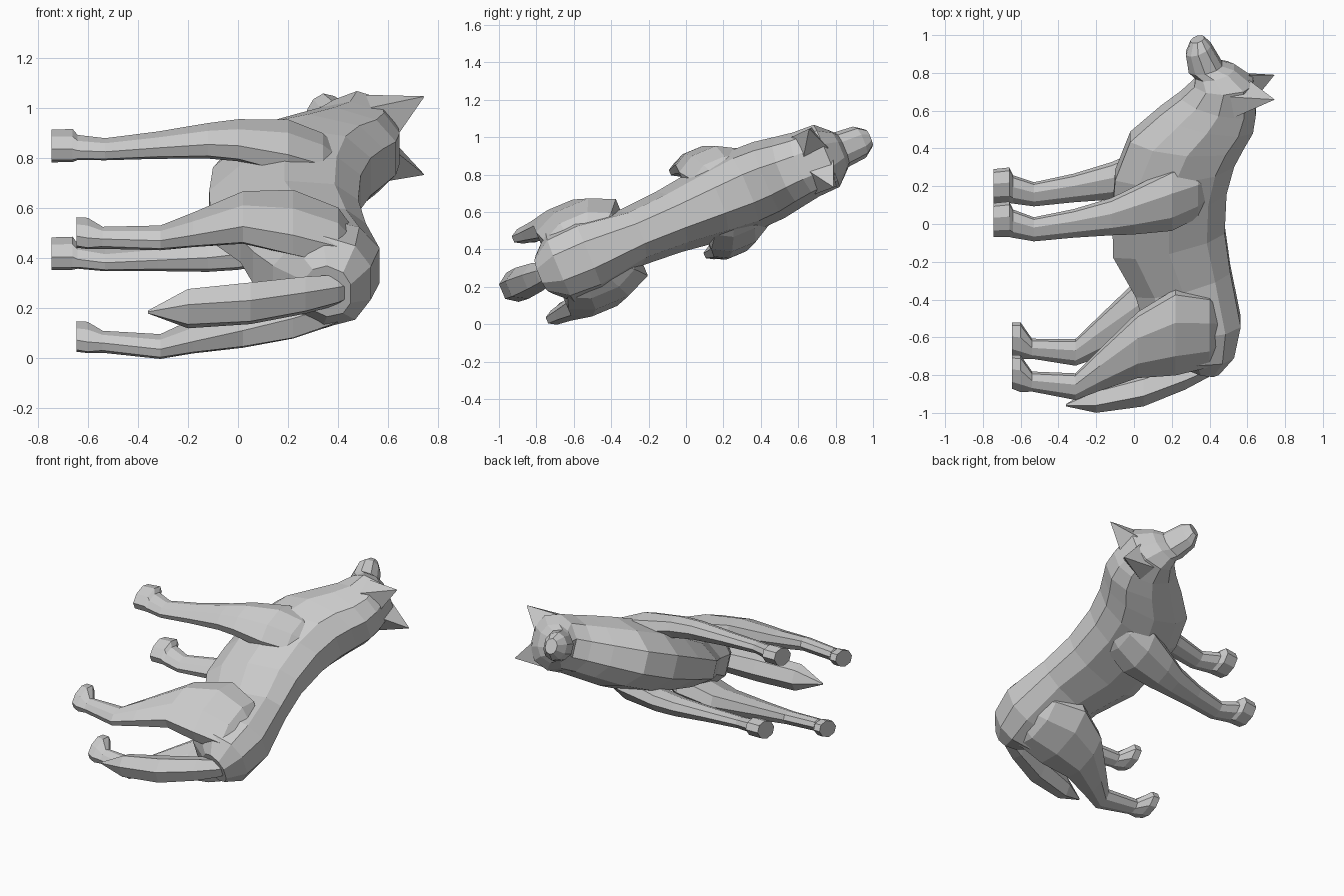
import bpy, bmesh, math
from mathutils import Vector

TILT = math.radians(22.7)
C, S = math.cos(TILT), math.sin(TILT)

fur = bpy.data.materials.new("grey_fur")
fur.diffuse_color = (0.6, 0.6, 0.6, 1)


def place(a, u, s):
    """Animal frame (forward, up, left) to world: the animal lies on its side, tilted."""
    return Vector((u, a * C - s * S, 0.586 + a * S + s * C))


def loft(name, rings):
    """Skin a list of equal-length point rings and cap both ends."""
    bm = bmesh.new()
    loops = [[bm.verts.new(place(*p)) for p in r] for r in rings]
    n = len(loops[0])
    for r0, r1 in zip(loops, loops[1:]):
        for i in range(n):
            j = (i + 1) % n
            bm.faces.new((r0[i], r0[j], r1[j], r1[i]))
    bm.faces.new(loops[0])
    bm.faces.new(loops[-1])
    bmesh.ops.recalc_face_normals(bm, faces=bm.faces[:])
    me = bpy.data.meshes.new(name)
    bm.to_mesh(me)
    bm.free()
    me.materials.append(fur)
    ob = bpy.data.objects.new(name, me)
    bpy.context.collection.objects.link(ob)
    return ob


def body_ring(a_top, u_top, a_bot, u_bot, w):
    """Ten-sided section: flat back, wide flanks, narrow underside."""
    half = [(0.36, 1.0), (0.8, 0.84), (1.0, 0.5), (0.8, 0.2), (0.33, 0.0)]
    side = [(a_bot + (a_top - a_bot) * h, u_bot + (u_top - u_bot) * h, w * k) for k, h in half]
    return side + [(a, u, -s) for a, u, s in reversed(side)]


def limb_ring(u, a, s, ra, rs, sides=8):
    return [(a + ra * math.cos(t), u, s + rs * math.sin(t))
            for t in (2 * math.pi * (i + 0.5) / sides for i in range(sides))]


# Torso, neck, head and muzzle in one skin
loft("body", [body_ring(*r) for r in [
    (-0.85, 0.45, -0.80, 0.26, 0.11),
    (-0.74, 0.53, -0.72, 0.14, 0.20),
    (-0.56, 0.565, -0.58, 0.06, 0.21),
    (-0.26, 0.51, -0.40, 0.01, 0.16),
    (-0.03, 0.48, -0.17, -0.11, 0.175),
    (0.20, 0.49, 0.05, -0.115, 0.205),
    (0.36, 0.53, 0.28, -0.10, 0.225),
    (0.46, 0.58, 0.50, -0.02, 0.22),
    (0.55, 0.63, 0.65, 0.14, 0.20),
    (0.65, 0.645, 0.74, 0.25, 0.185),
    (0.82, 0.63, 0.81, 0.32, 0.18),
    (0.90, 0.53, 0.85, 0.325, 0.125),
    (0.92, 0.465, 0.88, 0.29, 0.10),
    (1.03, 0.405, 0.98, 0.275, 0.09),
    (1.07, 0.37, 1.05, 0.30, 0.05)]])

# Bushy hanging tail
loft("tail", [limb_ring(*r, sides=6) for r in [
    (0.49, -0.74, 0, 0.06, 0.04),
    (0.40, -0.81, 0, 0.06, 0.065),
    (0.27, -0.865, 0, 0.08, 0.08),
    (0.05, -0.95, 0, 0.09, 0.09),
    (-0.20, -1.005, 0, 0.07, 0.085),
    (-0.36, -1.04, 0, 0.006, 0.006)]])

HIND = [
    (0.52, -0.58, 0.03, 0.08, 0.04),
    (0.40, -0.56, 0.125, 0.21, 0.10),
    (0.22, -0.545, 0.18, 0.25, 0.11),
    (0.02, -0.60, 0.225, 0.19, 0.09),
    (-0.18, -0.74, 0.23, 0.12, 0.06),
    (-0.31, -0.835, 0.235, 0.075, 0.045),
    (-0.54, -0.81, 0.225, 0.055, 0.042),
    (-0.60, -0.765, 0.225, 0.105, 0.055),
    (-0.645, -0.755, 0.225, 0.095, 0.055)]

FORE = [
    (0.45, 0.27, 0.06, 0.08, 0.04),
    (0.34, 0.25, 0.125, 0.16, 0.09),
    (0.20, 0.22, 0.185, 0.18, 0.10),
    (0.00, 0.175, 0.235, 0.135, 0.075),
    (-0.12, 0.145, 0.245, 0.105, 0.065),
    (-0.32, 0.105, 0.243, 0.08, 0.05),
    (-0.53, 0.07, 0.24, 0.068, 0.04),
    (-0.64, 0.10, 0.235, 0.08, 0.045),
    (-0.66, 0.125, 0.233, 0.10, 0.06),
    (-0.745, 0.12, 0.233, 0.095, 0.06)]

EAR = [(0.69, 0.63, 0.03), (0.68, 0.53, 0.165), (0.80, 0.51, 0.17), (0.84, 0.61, 0.035)]
EAR_TIP = (0.785, 0.745, 0.17)

# Legs and ears, mirrored left and right
for side, m in (("left", 1), ("right", -1)):
    for part, rings in (("hind_leg", HIND), ("front_leg", FORE)):
        loft(f"{side}_{part}", [limb_ring(u, a, s * m, ra, rs) for u, a, s, ra, rs in rings])
    tip = [tuple(t + 0.02 * (b - t) for b, t in zip(p, EAR_TIP)) for p in EAR]
    loft(f"{side}_ear", [[(a, u, s * m) for a, u, s in ring] for ring in (EAR, tip)])
